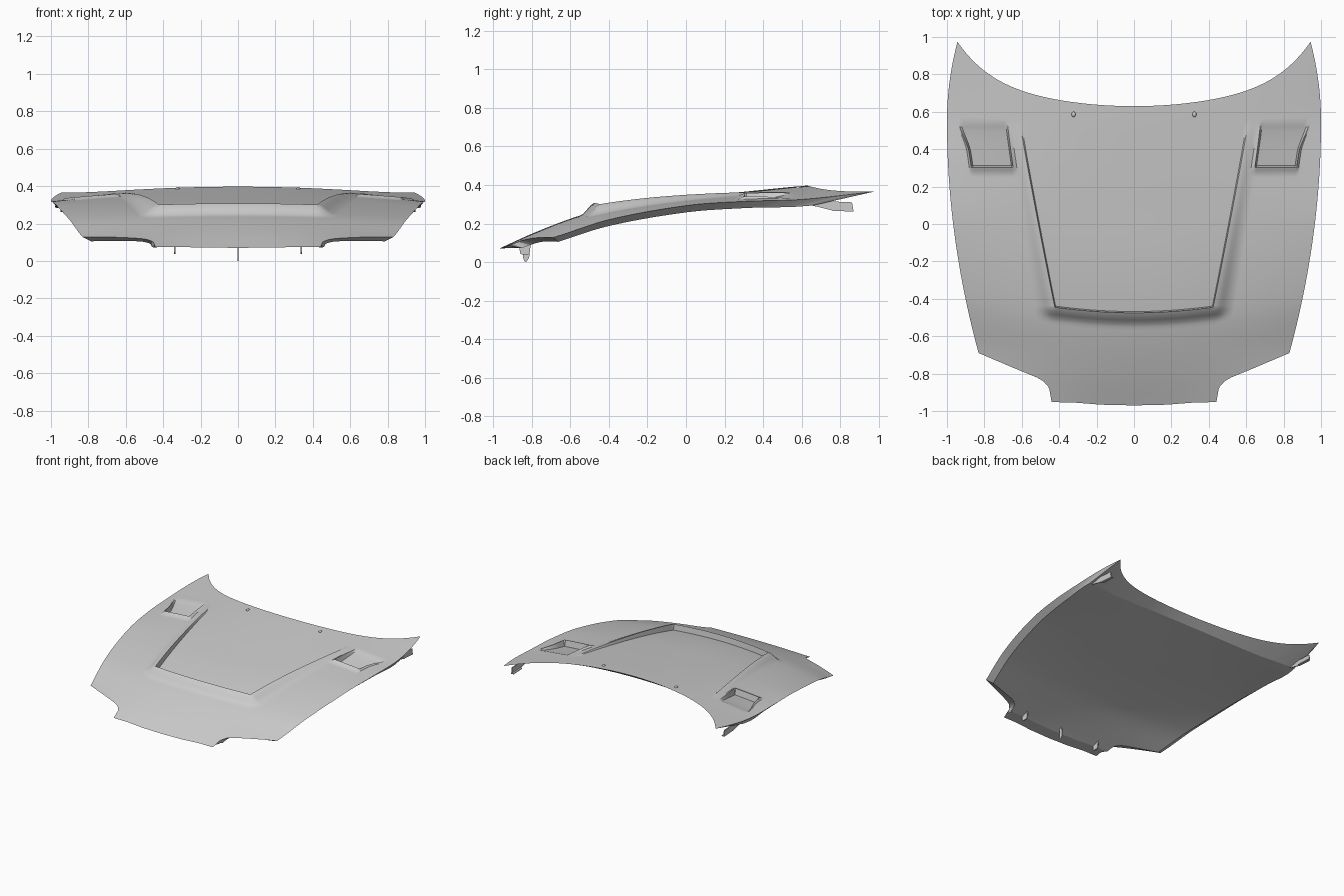
import bpy, bmesh, math

if "Cube" in bpy.data.objects:
    bpy.data.objects.remove(bpy.data.objects["Cube"])


def interp(knots, t):
    """Piecewise linear lookup."""
    for (a, b), (c, d) in zip(knots, knots[1:]):
        if t <= c:
            return b + (d - b) * (t - a) / (c - a)
    return knots[-1][1]


def smooth_curve(knots, t):
    """Smooth (Hermite) lookup for the crown profiles."""
    n = len(knots)
    slope = lambda k: ((knots[min(k + 1, n - 1)][1] - knots[max(k - 1, 0)][1]) /
                       (knots[min(k + 1, n - 1)][0] - knots[max(k - 1, 0)][0]))
    i = 0
    while i < n - 2 and t > knots[i + 1][0]:
        i += 1
    (a, b), (c, d) = knots[i], knots[i + 1]
    w = c - a
    u = (t - a) / w
    return ((2*u**3 - 3*u*u + 1) * b + (u**3 - 2*u*u + u) * w * slope(i)
            + (3*u*u - 2*u**3) * d + (u**3 - u*u) * w * slope(i + 1))


def ease(k):
    k = min(1, max(0, k))
    return k * k * (3 - 2 * k)


# Plan outline: s runs centre to side, v runs front to rear
FRONT_X = [(0, 0), (.5, .315), (.56, .44), (.59, .445), (.62, .458), (.67, .485),
           (.72, .52), (.85, .63), (1, .83)]
FRONT_Y = [(0, -.97), (.28, -.966), (.56, -.952), (.59, -.9), (.62, -.87), (.67, -.84),
           (.72, -.82), (.85, -.775), (1, -.69)]
REAR_X = [(0, 0), (.5, .64), (.56, .70), (.62, .755), (.72, .835), (.85, .92), (1, .945)]
CENTRE_Z = [(-.97, .07), (-.8, .147), (-.6, .225), (-.47, .262), (-.2, .308), (.1, .343),
            (.35, .37), (.63, .397), (1, .42)]
EDGE_Z = [(-.97, .06), (-.69, .128), (-.4, .22), (0, .293), (.3, .315), (.6, .325), (1, .368)]


def side(y):
    return 1 - (.11 if y < .55 else .31) * (y - .55) ** 2


def base_z(x, y):
    c, e = smooth_curve(CENTRE_Z, y), smooth_curve(EDGE_Z, y)
    return c - (c - e) * (x / side(y)) ** 2


def plan(s, v):
    a = abs(s)
    bx, by, tx = interp(FRONT_X, a), interp(FRONT_Y, a), interp(REAR_X, a)
    ty = .63 + .2 * tx**2 + .233 * tx**6
    y = interp([(0, by), (.31, -.475 + .03 * min(a / .5, 1)**2), (.75, .303),
                (.88, .54), (1, ty)], v)
    t = (y - by) / (ty - by)
    yy = -.69 + 1.665 * t
    x = bx + (tx - bx) * t + (side(yy) - (.83 + .115 * t)) * a**3
    # outer vent edge flares towards the rear
    x += .035 * max(0, 1 - abs(a - .85) / .14) * ease((y - .38) / .17) * (1 - ease((y - .58) / .15))
    return math.copysign(x, s), y


def relief(s, v):
    """Raised scoop lip in the middle and sunken vents at the rear."""
    a = abs(s)
    h = .047 * min(1, max(0, 1 - (v - .31) / .57)) ** .85
    if a <= .5 and v >= .31:
        z = h * max(0, 1 - min((.5 - a) / .006, (v - .31) / .004))
    else:
        z = h * ease(1 - math.hypot(max(0, a - .5) / .055, max(0, .31 - v) / .045))
    fade = min(1, max(0, 1 - (v - .75) / .13)) ** .7
    if .56 <= a <= .85 and v >= .75:
        inside = min((a - .56) / .012, (.85 - a) / .012, (v - .75) / .006)
        z += fade * (.014 - .05 * min(1, inside))
    else:
        out = math.hypot(max(0, .56 - a, a - .85) / .015, max(0, .75 - v) / .02)
        z += .014 * fade * ease(1 - out)
    return z


def lines(breaks, step):
    out = [breaks[0]]
    for a, b in zip(breaks, breaks[1:]):
        n = max(1, round((b - a) / step))
        out += [a + (b - a) * k / n for k in range(1, n + 1)]
    return out


half = lines([0, .494, .5, .53, .545, .56, .572, .59, .62, .838, .85, .865, 1], .011)
S = [-s for s in reversed(half[1:])] + half
V = lines([0, .25, .31, .314, .73, .75, .756, .88, 1], .011)


def finish(bm, name, angle=30):
    bmesh.ops.recalc_face_normals(bm, faces=bm.faces)
    me = bpy.data.meshes.new(name)
    bm.to_mesh(me)
    bm.free()
    ob = bpy.data.objects.new(name, me)
    bpy.context.collection.objects.link(ob)
    bpy.ops.object.select_all(action='DESELECT')
    bpy.context.view_layer.objects.active = ob
    ob.select_set(True)
    bpy.ops.object.shade_smooth_by_angle(angle=math.radians(angle), keep_sharp_edges=True)
    return ob


# Hood panel: outer skin, inner panel and turned-under flange
bm = bmesh.new()


def skin(point):
    g = [[bm.verts.new(point(s, v)) for s in S] for v in V]
    for r0, r1 in zip(g, g[1:]):
        for k in range(len(S) - 1):
            bm.faces.new((r0[k], r0[k + 1], r1[k + 1], r1[k]))
    return g[0] + [r[-1] for r in g[1:]] + g[-1][-2::-1] + [r[0] for r in g[-2:0:-1]]


def outer(s, v):
    x, y = plan(s, v)
    return x, y, base_z(x, y) + relief(s, v)


def inner(s, v):
    x, y = plan(s * .955, .06 + .855 * v)
    return x, y, base_z(x, y) - .039


rim, under = skin(outer), skin(inner)
for k in range(len(rim)):
    j = (k + 1) % len(rim)
    bm.faces.new((rim[k], rim[j], under[j], under[k]))
    for loop in (rim, under):
        bm.edges.get((loop[k], loop[j])).smooth = False
finish(bm, "hood_panel")


def plate(name, x, width, profile):
    """Plate with a y-z profile, extruded across x."""
    bm = bmesh.new()
    f = bm.faces.new([bm.verts.new((x - width / 2, y, z)) for y, z in profile])
    r = bmesh.ops.extrude_face_region(bm, geom=[f])
    bmesh.ops.translate(bm, vec=(width, 0, 0),
                        verts=[e for e in r['geom'] if isinstance(e, bmesh.types.BMVert)])
    return finish(bm, name)


# Front latch hook and the two side catches
plate("latch_hook", 0, .005, [(-.845, .09), (-.845, .02), (-.84, .005), (-.83, 0),
                              (-.815, .02), (-.812, .04), (-.82, .09)])
for sgn, label in ((-1, "left"), (1, "right")):
    plate("catch_" + label, sgn * .337, .008,
          [(-.865, .085), (-.862, .045), (-.85, .038), (-.82, .038), (-.81, .05), (-.807, .1)])
    # Hinge arm and foot under the rear corner
    plate("hinge_arm_" + label, sgn * .945, .008,
          [(.62, .302), (.76, .268), (.87, .262), (.862, .31), (.75, .315)])
    plate("hinge_foot_" + label, sgn * .937, .02,
          [(.76, .266), (.87, .262), (.87, .268), (.76, .272)])
    # Washer nozzle
    bm = bmesh.new()
    bmesh.ops.create_uvsphere(bm, u_segments=16, v_segments=8, radius=1)
    for v in bm.verts:
        v.co = (v.co.x * .011 + sgn * .323, v.co.y * .015 + .586,
                v.co.z * .01 + base_z(.323, .586))
    finish(bm, "washer_nozzle_" + label, 60)
